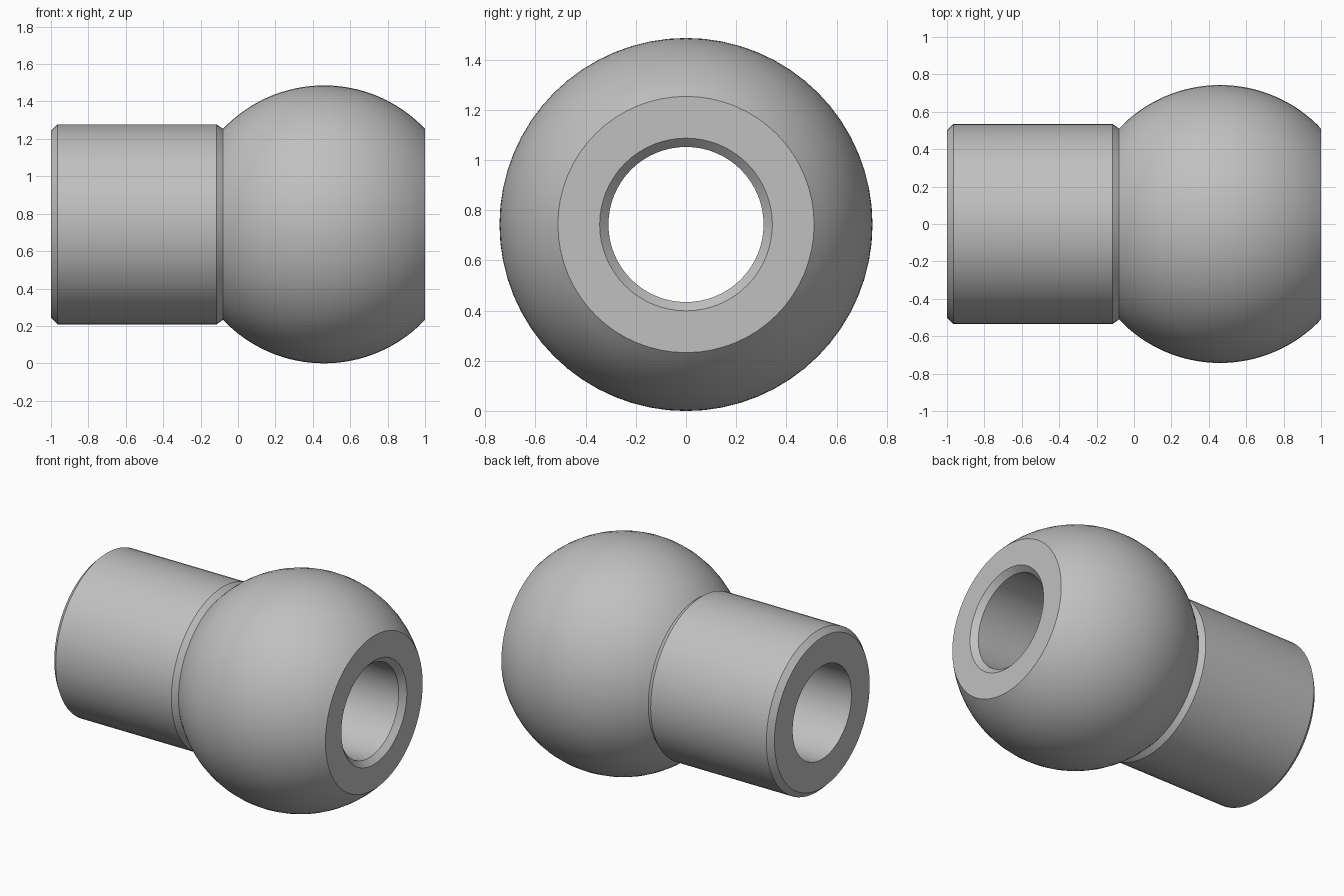
import bpy, bmesh, math
from mathutils import Matrix, Vector

cube = bpy.data.objects.get("Cube")
if cube:
    bpy.data.objects.remove(cube, do_unlink=True)

BALL_R, BALL_X = 0.743, 0.46
SHANK_R, BORE_R, CHAMFER = 0.535, 0.309, 0.035
NECK_X = -0.08
SEGMENTS, ARC_STEPS = 64, 32

steel = bpy.data.materials.new("grey_steel")
steel.use_nodes = True
grey = (0.53, 0.53, 0.53, 1)
steel.diffuse_color = grey
steel.node_tree.nodes["Principled BSDF"].inputs["Base Color"].default_value = grey


def lathe(name, profile):
    """Revolve a closed (x, radius) outline around the x axis."""
    bm = bmesh.new()
    verts = [bm.verts.new((x, 0, r)) for x, r in profile]
    edges = [bm.edges.new((v, verts[i - 1])) for i, v in enumerate(verts)]
    bmesh.ops.spin(bm, geom=verts + edges, cent=(0, 0, 0), axis=(1, 0, 0),
                   angle=math.tau, steps=SEGMENTS, use_duplicate=False)
    bmesh.ops.remove_doubles(bm, verts=bm.verts, dist=0.0001)
    bmesh.ops.recalc_face_normals(bm, faces=bm.faces)
    bm.transform(Matrix.Translation(Vector((0, 0, BALL_R))))
    mesh = bpy.data.meshes.new(name)
    bm.to_mesh(mesh)
    bm.free()
    mesh.materials.append(steel)
    obj = bpy.data.objects.new(name, mesh)
    bpy.context.collection.objects.link(obj)
    bpy.ops.object.select_all(action="DESELECT")
    obj.select_set(True)
    bpy.context.view_layer.objects.active = obj
    bpy.ops.object.shade_smooth_by_angle(angle=math.radians(30))
    return obj


# Chamfered shank, stepping in to the neck
shank = [(-1, BORE_R), (-1, SHANK_R - CHAMFER), (-1 + CHAMFER, SHANK_R),
         (NECK_X - CHAMFER, SHANK_R)]

# Truncated ball, from the neck to the flat end
half = math.acos((NECK_X - BALL_X) / BALL_R)
end = math.acos((1 - BALL_X) / BALL_R)
angles = [half + (end - half) * i / ARC_STEPS for i in range(ARC_STEPS + 1)]
ball = [(BALL_X + BALL_R * math.cos(a), BALL_R * math.sin(a)) for a in angles]

# Countersunk mouth of the through bore
mouth = [(1, BORE_R + CHAMFER), (1 - CHAMFER, BORE_R)]

lathe("ball_stud_sleeve", shank + ball + mouth)
